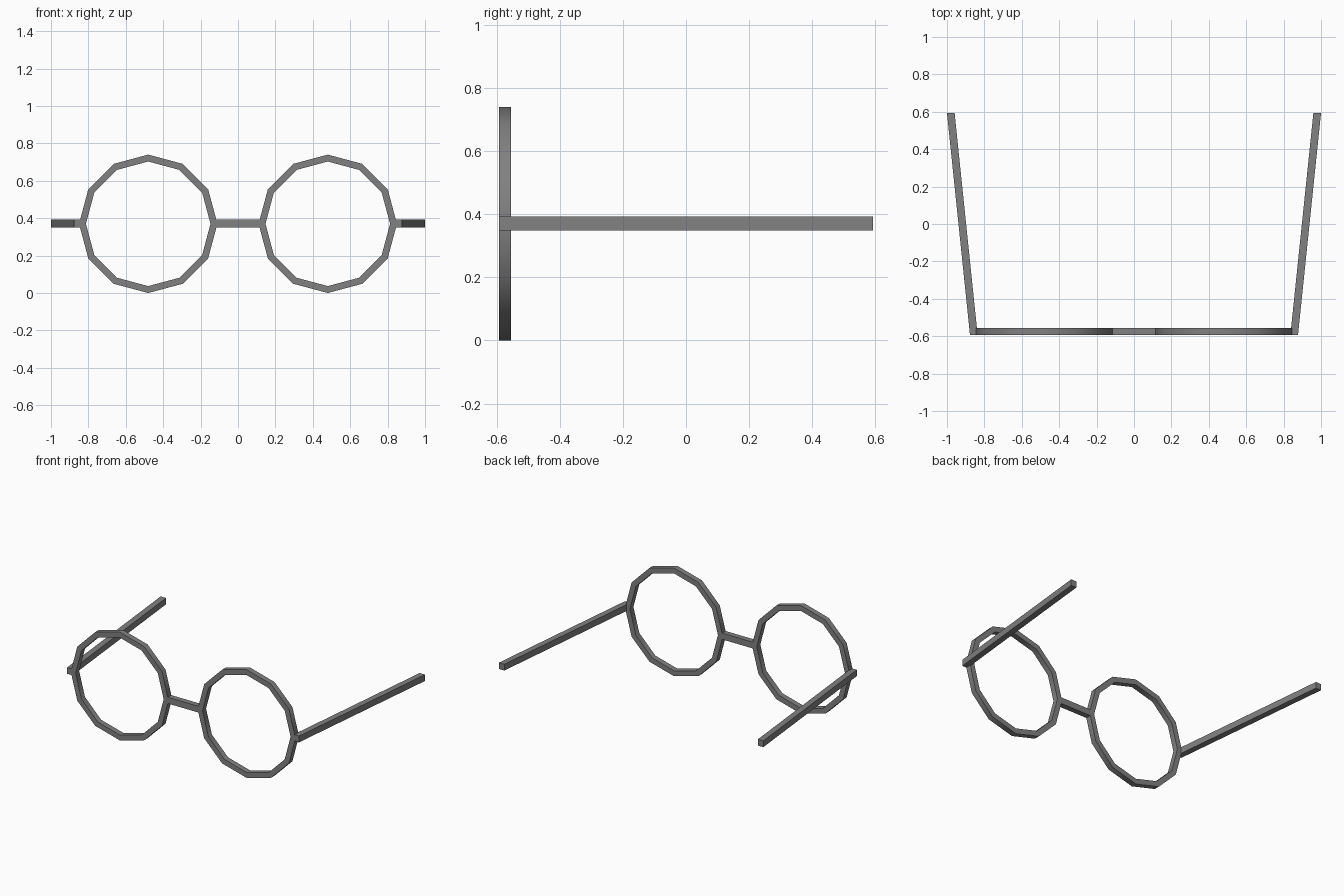
import bpy, bmesh, math

cube = bpy.data.objects.get("Cube")
if cube:
    bpy.data.objects.remove(cube)

grey = bpy.data.materials.new("frame_grey")
grey.use_nodes = True
colour = (0.22, 0.22, 0.22, 1)
grey.diffuse_color = colour
grey.node_tree.nodes["Principled BSDF"].inputs["Base Color"].default_value = colour

FRONT, RIM_BACK, TIP = -0.593, -0.555, 0.593
MID_Z, BAR_LOW, BAR_HIGH = 0.37, 0.349, 0.392


def make_object(name, bm):
    bmesh.ops.recalc_face_normals(bm, faces=bm.faces)
    mesh = bpy.data.meshes.new(name)
    bm.to_mesh(mesh)
    bm.free()
    mesh.materials.append(grey)
    obj = bpy.data.objects.new(name, mesh)
    bpy.context.collection.objects.link(obj)
    return obj


def bar(name, outline):
    """Extrude a plan outline between the bar heights."""
    bm = bmesh.new()
    face = bm.faces.new([bm.verts.new((x, y, BAR_LOW)) for x, y in outline])
    top = bmesh.ops.extrude_face_region(bm, geom=[face])["geom"]
    verts = [v for v in top if isinstance(v, bmesh.types.BMVert)]
    bmesh.ops.translate(bm, verts=verts, vec=(0, 0, BAR_HIGH - BAR_LOW))
    return make_object(name, bm)


def rim(name, cx, sides=12, outer=0.37, inner=0.333):
    """Twelve-sided lens ring with a rectangular section."""
    bm = bmesh.new()
    section = [(outer, FRONT), (outer, RIM_BACK), (inner, RIM_BACK), (inner, FRONT)]
    loops = []
    for i in range(sides):
        a = 2 * math.pi * i / sides
        loops.append([bm.verts.new((cx + r * math.cos(a), y, MID_Z + r * math.sin(a)))
                      for r, y in section])
    for i in range(sides):
        a, b = loops[i], loops[(i + 1) % sides]
        for k in range(4):
            n = (k + 1) % 4
            bm.faces.new((a[k], a[n], b[n], b[k]))
    obj = make_object(name, bm)
    bpy.ops.object.select_all(action='DESELECT')
    obj.select_set(True)
    bpy.context.view_layer.objects.active = obj
    bpy.ops.object.shade_smooth_by_angle(angle=math.radians(40))


# Rims and splayed temple arms, one per side
for side, s in (("left", 1), ("right", -1)):
    rim(side + "_rim", s * 0.48)
    bar(side + "_temple_arm", [(s * 0.836, FRONT), (s * 0.877, FRONT),
                               (s * 1.0, TIP), (s * 0.959, TIP)])

# Nose bridge
bar("nose_bridge", [(-0.125, FRONT), (0.125, FRONT), (0.125, RIM_BACK), (-0.125, RIM_BACK)])
